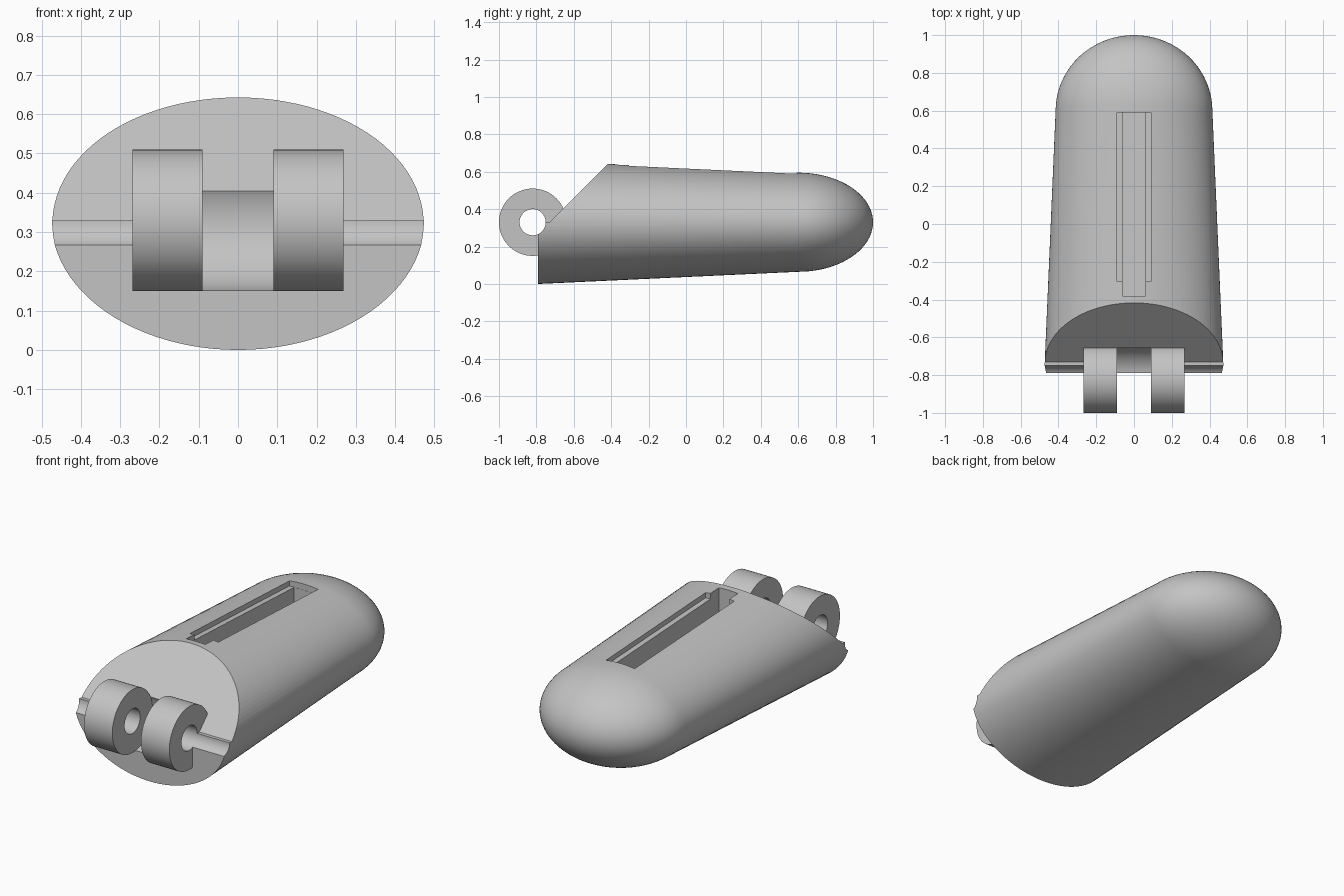
import bpy, bmesh
from math import sin, cos, pi, atan
from mathutils import Matrix, Vector

cube = bpy.data.objects.get("Cube")
if cube:
    bpy.data.objects.remove(cube, do_unlink=True)

grey = bpy.data.materials.new("plain grey")
grey.use_nodes = True
grey.diffuse_color = (0.55, 0.55, 0.55, 1)
grey.node_tree.nodes["Principled BSDF"].inputs["Base Color"].default_value = grey.diffuse_color

AXIS = Vector((0, -0.82, 0.33))   # hinge pin centre
FRONT, SHOULDER = -0.79, 0.6      # ends of the tapered shell
TAPER = 0.047                     # fall of the top surface per unit length


def make(name, bm):
    bmesh.ops.recalc_face_normals(bm, faces=bm.faces)
    mesh = bpy.data.meshes.new(name)
    bm.to_mesh(mesh)
    bm.free()
    mesh.materials.append(grey)
    obj = bpy.data.objects.new(name, mesh)
    bpy.context.collection.objects.link(obj)
    return obj


def pin(name, radius, half_length):
    bm = bmesh.new()
    bmesh.ops.create_cone(bm, cap_ends=True, segments=64, radius1=radius, radius2=radius,
                          depth=2 * half_length,
                          matrix=Matrix.Translation(AXIS) @ Matrix.Rotation(pi / 2, 4, 'Y'))
    return make(name, bm)


def slot(name, half_width, y0, y1, depth):
    # box whose floor runs parallel to the tapering top
    bm = bmesh.new()
    bmesh.ops.create_cube(bm, size=1)
    for v in bm.verts:
        y = y1 if v.co.y > 0 else y0
        surface = 0.595 - TAPER * (y - SHOULDER)
        z = surface + 0.1 if v.co.z > 0 else surface - depth
        v.co = (half_width if v.co.x > 0 else -half_width, y, z)
    return make(name, bm)


def combine(target, other, operation):
    other.hide_render = True
    mod = target.modifiers.new(other.name, 'BOOLEAN')
    mod.operation, mod.solver, mod.object = operation, 'EXACT', other
    bpy.context.view_layer.objects.active = target
    bpy.ops.object.modifier_apply(modifier=mod.name)
    bpy.data.objects.remove(other, do_unlink=True)


# Shell: elliptical rings, tapered straight part then a domed end
sections = [(FRONT, 0.475, 0.33), (SHOULDER, 0.415, 0.265)]
steps = 20
for i in range(1, steps):
    a = i / steps * pi / 2
    sections.append((SHOULDER + 0.4 * sin(a), 0.415 * cos(a), 0.265 * cos(a)))
bm = bmesh.new()
sides = 96
rings = [[bm.verts.new((w * cos(2 * pi * k / sides), y, AXIS.z + h * sin(2 * pi * k / sides)))
          for k in range(sides)] for y, w, h in sections]
for a, b in zip(rings, rings[1:]):
    for k in range(sides):
        n = (k + 1) % sides
        bm.faces.new((a[k], a[n], b[n], b[k]))
bm.faces.new(rings[0])
tip = bm.verts.new((0, 1, AXIS.z))
for k in range(sides):
    bm.faces.new((rings[-1][k], rings[-1][(k + 1) % sides], tip))
body = make("hinged_body", bm)

# Sloping front cut with a small level step at its foot
bm = bmesh.new()
face = bm.faces.new([bm.verts.new((-1, y, z)) for y, z in
                     ((-1.2, 0.33), (-0.73, 0.33), (-0.06, 1.0), (-1.2, 1.0))])
side = bmesh.ops.extrude_face_region(bm, geom=[face])
bmesh.ops.translate(bm, vec=(2, 0, 0), verts=[v for v in side["geom"] if isinstance(v, bmesh.types.BMVert)])
combine(body, make("slope_cutter", bm), 'DIFFERENCE')

# Hinge knuckles: one barrel, split by the middle gap and bored through
combine(body, pin("hinge_barrel", 0.18, 0.268), 'UNION')
combine(body, pin("gap_cutter", 0.181, 0.09), 'DIFFERENCE')
combine(body, pin("bore_cutter", 0.07, 0.6), 'DIFFERENCE')

# Stepped slot along the top
combine(body, slot("ledge_cutter", 0.09, -0.305, 0.59, 0.035), 'DIFFERENCE')
combine(body, slot("channel_cutter", 0.06, -0.38, 0.589, 0.16), 'DIFFERENCE')

bpy.ops.object.select_all(action='DESELECT')
body.select_set(True)
bpy.context.view_layer.objects.active = body
bpy.ops.object.shade_smooth_by_angle(angle=pi / 6)
